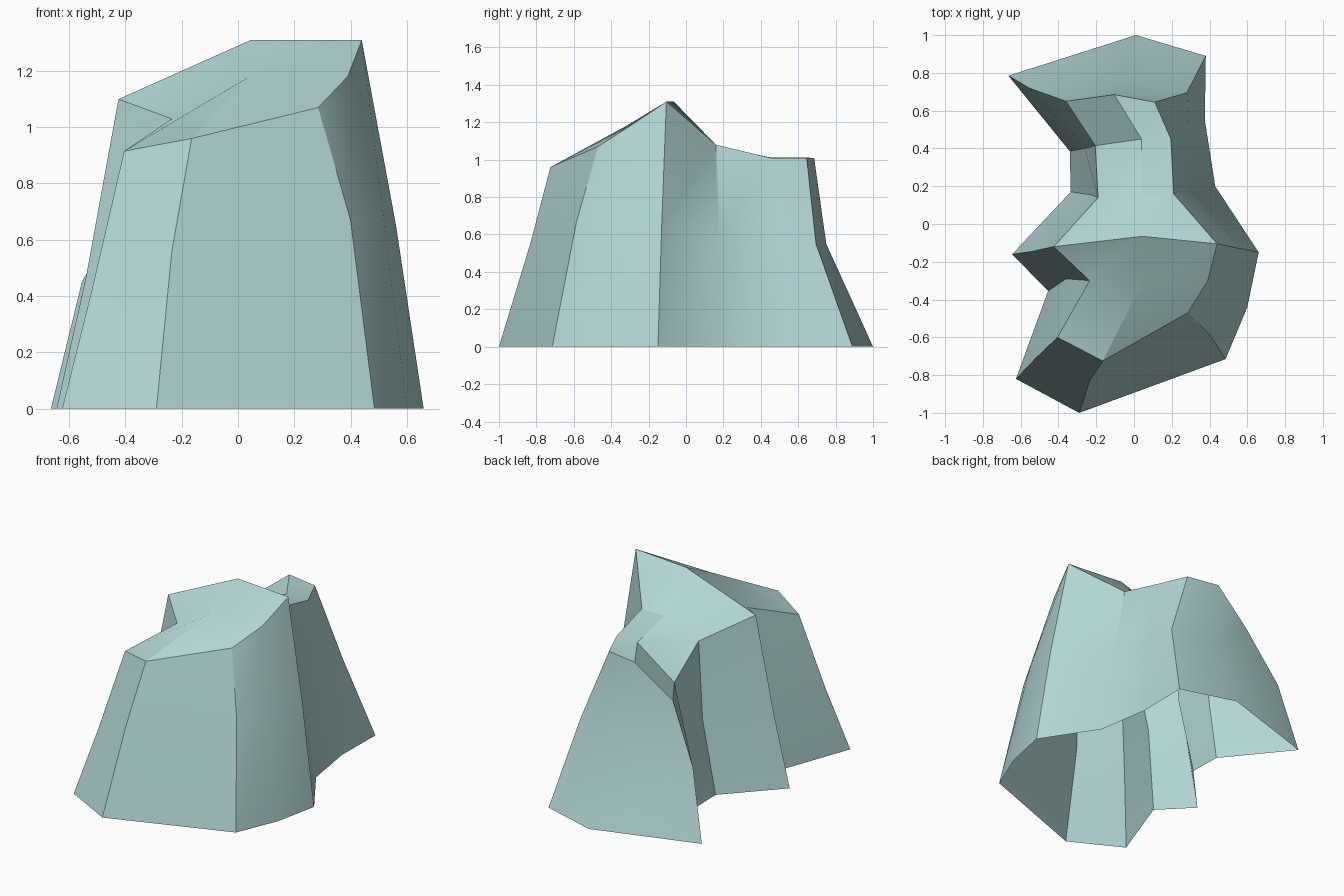
import bpy, bmesh, math

if "Cube" in bpy.data.objects:
    bpy.data.objects.remove(bpy.data.objects["Cube"])

# Rock outline at the ground, waist and rim (counter-clockwise from the front)
base = [(-.29, -1), (.485, -.715), (.60, -.44), (.66, -.15), (.43, .20),
        (.375, .55), (.38, .89), (.01, 1), (-.665, .785), (-.34, .385),
        (-.335, .17), (-.645, -.16), (-.455, -.355), (-.625, -.82)]
waist = [(-.235, -.83, .56), (.40, -.585, .67), (.52, -.38, .66), (.562, -.13, .65),
         (.31, .18, .58), (.29, .49, .55), (.28, .695, .55), (-.06, .75, .55),
         (-.555, .72, .45), (-.26, .40, .42), (-.23, .155, .46),
         (-.54, -.145, .47), (-.36, -.29, .50), (-.52, -.71, .42)]
rim = [(-.165, -.725, .96), (.285, -.47, 1.07), (.39, -.30, 1.18), (.44, -.105, 1.31),
       (.21, .16, 1.08), (.195, .45, 1.01), (.11, .645, 1.01), (-.105, .685, 1.01),
       (-.36, .65, .81), (-.205, .415, .80), (-.19, .14, .965),
       (-.425, -.12, 1.10), (-.235, -.30, 1.03), (-.405, -.60, .915)]
# Spine of points across the top
spine = [(.04, -.32, 1.18), (.045, -.065, 1.31), (.045, .16, 1.075), (.04, .45, 1.012)]

bm = bmesh.new()
B = [bm.verts.new((x, y, 0)) for x, y in base]
M, T, S = ([bm.verts.new(p) for p in ring] for ring in (waist, rim, spine))

# Side walls (open underneath)
n = len(base)
for lo, hi in ((B, M), (M, T)):
    for i in range(n):
        j = (i + 1) % n
        bm.faces.new((lo[i], lo[j], hi[j], hi[i]))

# Top: strips either side of the spine, then the two ends
for i in range(3):
    bm.faces.new((S[i], T[i + 2], T[i + 3], S[i + 1]))
    bm.faces.new((T[12 - i], S[i], S[i + 1], T[11 - i]))
bm.faces.new((T[0], T[1], T[2], S[0]))
bm.faces.new((T[13], T[0], S[0], T[12]))
bm.faces.new((S[3], T[5], T[6], T[7]))
bm.faces.new((T[9], S[3], T[7], T[8]))

mesh = bpy.data.meshes.new("rock")
bm.to_mesh(mesh)
bm.free()
rock = bpy.data.objects.new("rock", mesh)
bpy.context.collection.objects.link(rock)

# Single pale blue-green stone colour
stone = bpy.data.materials.new("pale_teal_stone")
stone.diffuse_color = (.45, .68, .67, 1)
stone.use_nodes = True
stone.node_tree.nodes["Principled BSDF"].inputs["Base Color"].default_value = stone.diffuse_color
mesh.materials.append(stone)

bpy.context.view_layer.objects.active = rock
rock.select_set(True)
bpy.ops.object.shade_smooth_by_angle(angle=math.radians(30))
